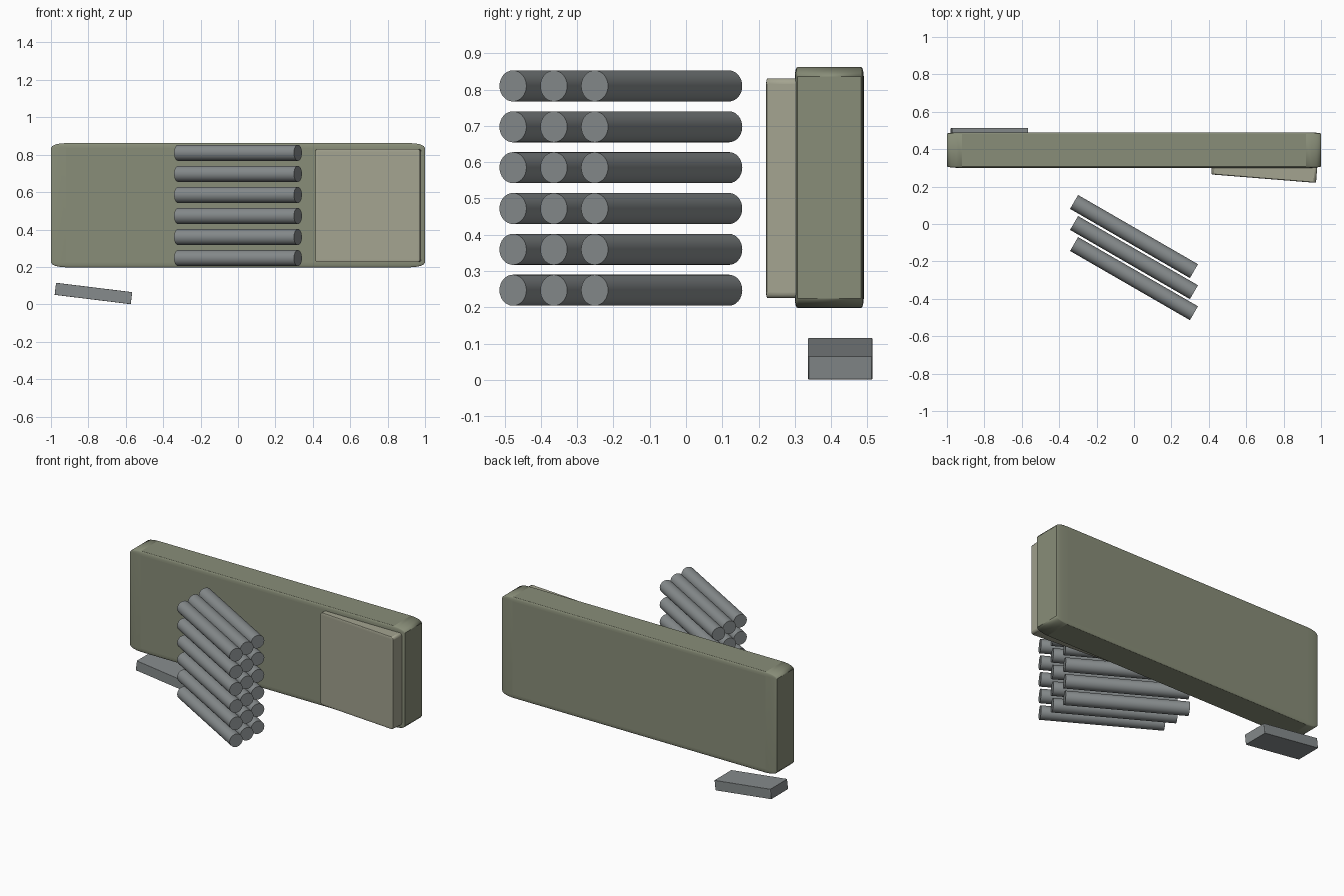
import bpy
from math import radians, cos, sin

if "Cube" in bpy.data.objects:
    bpy.data.objects.remove(bpy.data.objects["Cube"])


def shade(obj, angle=35):
    bpy.ops.object.select_all(action='DESELECT')
    obj.select_set(True)
    bpy.context.view_layer.objects.active = obj
    bpy.ops.object.shade_smooth_by_angle(angle=radians(angle))


def material(name, color):
    mat = bpy.data.materials.new(name)
    mat.diffuse_color = (*color, 1)
    mat.use_nodes = True
    mat.node_tree.nodes["Principled BSDF"].inputs["Base Color"].default_value = mat.diffuse_color
    return mat


def block(name, loc, size, rot, bevel, mat):
    """Unit cube bevelled before scaling, so the rounding stretches with it."""
    bpy.ops.mesh.primitive_cube_add(size=1, location=loc, rotation=rot)
    obj = bpy.context.object
    obj.name = name
    obj.scale = size
    mod = obj.modifiers.new("rounding", 'BEVEL')
    mod.width = bevel
    mod.segments = 4
    obj.data.materials.append(mat)
    shade(obj)
    return obj


olive = material("olive_paint", (0.25, 0.27, 0.19))
tan = material("tan_paint", (0.37, 0.37, 0.28))
steel = material("steel", (0.24, 0.26, 0.265))

# Long rounded housing
block("housing", (0, 0.395, 0.53), (2.0, 0.19, 0.664), (0, 0, 0), 0.04, olive)

# Slightly swung access panel sunk into the front of the housing
t, w, d = radians(-4.6), 0.562, 0.13
cx = 0.693 - sin(t) * d / 2
cy = 0.2425 + cos(t) * d / 2
block("access_panel", (cx, cy, 0.528), (w, d, 0.606), (0, 0, t), 0.025, tan)

# Loose tilted foot plate below the rear left end
block("foot_plate", (-0.773, 0.425, 0.058), (0.41, 0.177, 0.065),
      (0, radians(7), 0), 0.015, steel)

# Stack of angled bars: three columns, six rows
for col in range(3):
    for row in range(6):
        bpy.ops.mesh.primitive_cylinder_add(
            vertices=32, radius=0.0428, depth=0.74,
            location=(0, -0.067 - 0.1125 * col, 0.247 + 0.1126 * row),
            rotation=(0, radians(90), radians(-30)))
        bar = bpy.context.object
        bar.name = f"bar_{col + 1}_{row + 1}"
        bar.data.materials.append(steel)
        shade(bar)
